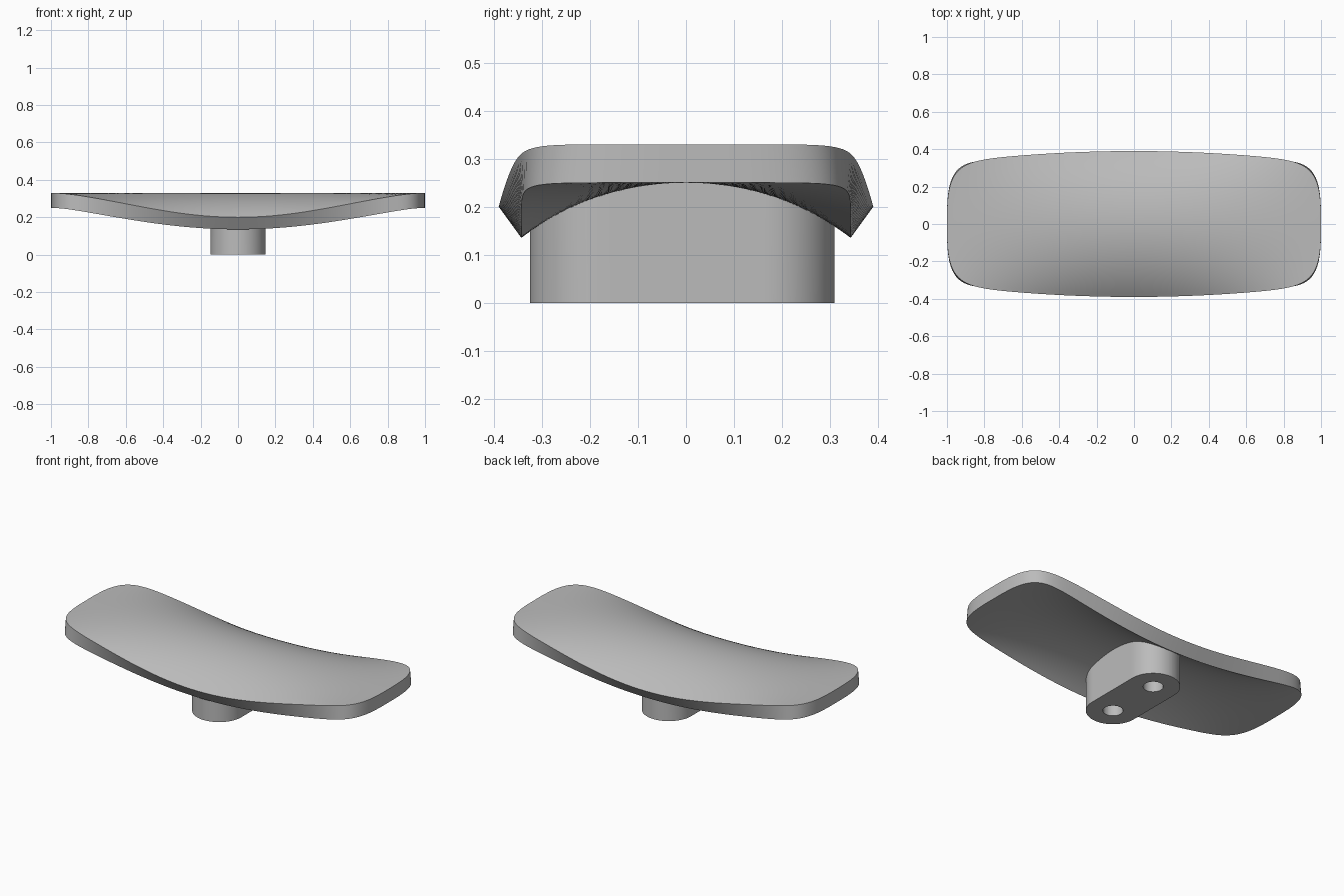
import bpy, bmesh, math

if "Cube" in bpy.data.objects:
    bpy.data.objects.remove(bpy.data.objects["Cube"])

grey = bpy.data.materials.new("plain grey")
grey.use_nodes = True
color = (0.5, 0.5, 0.5, 1)
grey.diffuse_color = color
grey.node_tree.nodes["Principled BSDF"].inputs["Base Color"].default_value = color


def loft(name, upper, lower, rows, cols):
    """Solid between two grids; upper and lower map (u, v) in -1..1 to a point."""
    bm = bmesh.new()

    def sheet(point):
        grid = [[bm.verts.new(point(math.sin(math.pi * (i / rows - 0.5)), 2 * j / cols - 1))
                 for j in range(cols + 1)] for i in range(rows + 1)]
        for a, b in zip(grid, grid[1:]):
            for j in range(cols):
                bm.faces.new((a[j], b[j], b[j + 1], a[j + 1]))
        # Boundary loop of the sheet
        return (grid[0][:-1] + [r[-1] for r in grid[:-1]]
                + grid[-1][:0:-1] + [r[0] for r in grid[:0:-1]])

    top, bottom = sheet(upper), sheet(lower)
    for k in range(len(top)):
        bm.faces.new((top[k - 1], top[k], bottom[k], bottom[k - 1]))
    bmesh.ops.recalc_face_normals(bm, faces=bm.faces)
    mesh = bpy.data.meshes.new(name)
    bm.to_mesh(mesh)
    bm.free()
    mesh.materials.append(grey)
    obj = bpy.data.objects.new(name, mesh)
    bpy.context.collection.objects.link(obj)
    return obj


def select(obj):
    bpy.ops.object.select_all(action="DESELECT")
    obj.select_set(True)
    bpy.context.view_layer.objects.active = obj


# Curved plate: arched across the middle, flattening toward both ends
def arch(x, y, crown, radius):
    bend = max(0, 1 - x * x) ** 1.5
    return crown - bend * (radius - math.sqrt(radius ** 2 - y * y))


def rounded(x):
    return max(0.18, max(0, 1 - abs(x) ** 15) ** 0.31)


def plate_top(x, v):
    y = v * rounded(x) * (0.39 - 0.065 * x * x)
    return x, y, arch(x, y, 0.33, 0.65)


def plate_bottom(x, v):
    y = v * rounded(x) * 0.343
    return x, y, arch(x, y, 0.25, 0.57)


plate = loft("curved_plate", plate_top, plate_bottom, 80, 32)

# Mounting block with round ends, its top following the plate's underside
R, HALF, SHIFT = 0.147, 0.17, -0.008


def block_point(u, v):
    y = u * (HALF + R)
    beyond = max(0, abs(y) - HALF)
    return v * max(0.006, math.sqrt(max(0, R * R - beyond ** 2))), y + SHIFT


def block_top(u, v):
    x, y = block_point(u, v)
    return x, y, arch(x, y, 0.27, 0.57)


def block_bottom(u, v):
    return *block_point(u, v), 0


block = loft("mounting_block", block_top, block_bottom, 48, 8)

# Two screw holes in the block
for side in (-1, 1):
    bpy.ops.mesh.primitive_cylinder_add(vertices=32, radius=0.055, depth=0.4,
                                        location=(0, side * HALF + SHIFT, 0))
    cutter = bpy.context.object
    cutter.name = "hole_cutter"
    cutter.hide_render = True
    cutter.data.materials.append(grey)
    select(block)
    cut = block.modifiers.new("screw hole", "BOOLEAN")
    cut.operation = "DIFFERENCE"
    cut.solver = "EXACT"
    cut.object = cutter
    bpy.ops.object.modifier_apply(modifier=cut.name)
    bpy.data.objects.remove(cutter)

for obj in (plate, block):
    select(obj)
    bpy.ops.object.shade_smooth_by_angle(angle=math.radians(35))
